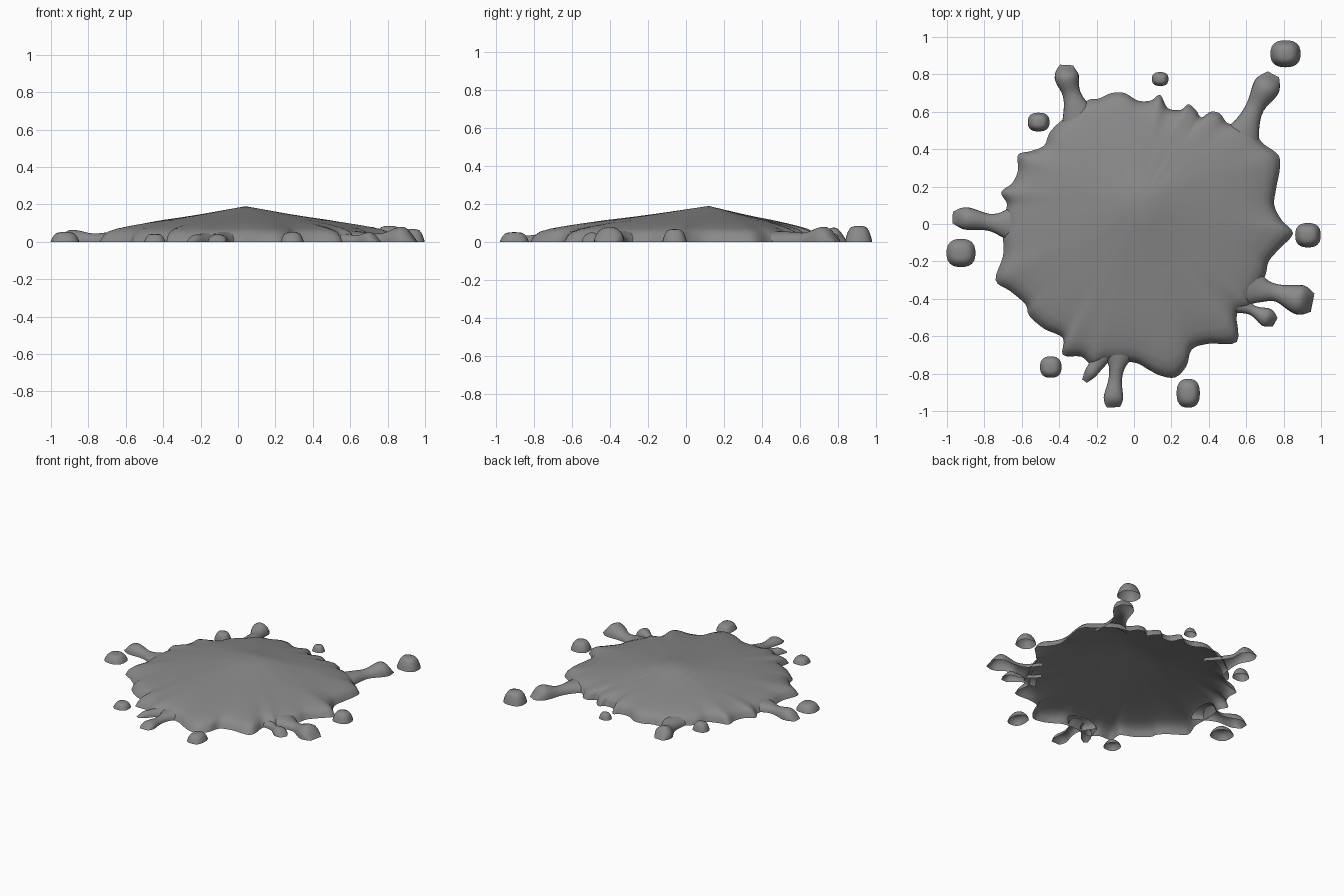
import bpy
import bmesh
import math
from mathutils import Vector

default_cube = bpy.data.objects.get("Cube")
if default_cube:
    bpy.data.objects.remove(default_cube, do_unlink=True)

# One grey for the whole splat
grey = bpy.data.materials.new("slime_grey")
grey.use_nodes = True
colour = (0.25, 0.25, 0.25, 1)
grey.diffuse_color = colour
grey.node_tree.nodes["Principled BSDF"].inputs["Base Color"].default_value = colour


def catmull(a, b, c, d, t):
    """Smooth interpolation between b and c; works on numbers and vectors."""
    return (b * 2 + (c - a) * t + (a * 2 - b * 5 + c * 4 - d) * t ** 2
            + (b * 3 - a - c * 3 + d) * t ** 3) * 0.5


def smooth_path(points, steps, closed):
    count = len(points)
    result = []
    for i in range(count if closed else count - 1):
        if closed:
            near = [points[(i + k) % count] for k in (-1, 0, 1, 2)]
        else:
            near = [points[min(max(i + k, 0), count - 1)] for k in (-1, 0, 1, 2)]
        result += [catmull(*near, s / steps) for s in range(steps)]
    return result if closed else result + [points[-1]]


def loft(name, rings, closed, apex=None):
    """Skin a list of rings into an open shell, optionally closed by a point."""
    bm = bmesh.new()
    rows = [[bm.verts.new(p) for p in ring] for ring in rings]
    size = len(rows[0])
    span = size if closed else size - 1
    for low, high in zip(rows, rows[1:]):
        for i in range(span):
            j = (i + 1) % size
            bm.faces.new((low[i], low[j], high[j], high[i]))
    if apex is not None:
        tip = bm.verts.new(apex)
        for i in range(span):
            bm.faces.new((rows[-1][i], rows[-1][(i + 1) % size], tip))
    mesh = bpy.data.meshes.new(name)
    bm.to_mesh(mesh)
    bm.free()
    mesh.materials.append(grey)
    mesh.shade_smooth()
    obj = bpy.data.objects.new(name, mesh)
    bpy.context.collection.objects.link(obj)
    return obj


# Main puddle: wavy rim, given in hundredths, counterclockwise
rim = [(85, -5), (79, 2), (75, 10), (76, 19), (78, 30), (77, 37), (69, 43),
       (65, 48), (58, 52), (50, 54), (46, 59), (41, 60), (36, 57), (33, 61),
       (29, 64), (25, 61), (18, 62), (14, 69), (9, 66), (2, 66), (-5, 70),
       (-12, 70), (-19, 67), (-25, 66), (-38, 56), (-45, 49), (-48, 42),
       (-55, 39), (-62, 37), (-62, 29), (-65, 22), (-71, 17), (-68, 11),
       (-69, 5), (-70, -6), (-70, -17), (-74, -30), (-66, -36), (-58, -43),
       (-56, -49), (-48, -56), (-38, -61), (-38, -70), (-28, -71), (-22, -76),
       (-15, -74), (0, -74), (8, -78), (14, -81), (22, -82), (28, -76),
       (31, -67), (40, -64), (55, -63), (55, -48), (62, -45), (63, -41),
       (70, -28), (72, -20), (78, -13)]
peak = Vector((0.04, 0.12, 0))
outline = smooth_path([Vector((x, y, 0)) / 100 - peak for x, y in rim], 4, True)

# Averaged outline, so that the waves fade out towards the middle
reach = 10
count = len(outline)
calm = [sum((outline[(i + k) % count] for k in range(-reach, reach + 1)), Vector())
        / (2 * reach + 1) for i in range(count)]

# Distance from the peak (as a fraction) against height
slope = [(1, 0), (0.98, 0.032), (0.95, 0.055), (0.9, 0.07), (0.82, 0.085),
         (0.72, 0.1), (0.6, 0.116), (0.45, 0.132), (0.3, 0.15), (0.15, 0.17)]
puddle = []
for t, height in slope:
    wave = max(0, (t - 0.6) / 0.4)
    puddle.append([peak + calm[i].lerp(outline[i], wave) * t + Vector((0, 0, height))
                   for i in range(count)])
loft("puddle", puddle, True, peak + Vector((0, 0, 0.19)))


def tendril(name, stations):
    """Half tube through stations of x, y, half width and height."""
    path = smooth_path([Vector(s) for s in stations], 5, False)
    arcs = 12
    rings = []
    for i, (x, y, width, height) in enumerate(path):
        ahead, behind = path[min(i + 1, len(path) - 1)], path[max(i - 1, 0)]
        side = Vector((behind.y - ahead.y, ahead.x - behind.x, 0)).normalized()
        ring = []
        for k in range(arcs + 1):
            angle = math.pi * k / arcs
            lift = math.sin(angle) ** 0.9 * max(height, 0)
            ring.append(Vector((x, y, lift)) + side * math.cos(angle) * width)
        rings.append(ring)
    rings.reverse()
    loft(name, rings, False)


tendril("back_left_tendril", [(0.56, 0.42, 0.12, 0.06), (0.61, 0.54, 0.065, 0.055),
                              (0.65, 0.63, 0.05, 0.05), (0.71, 0.735, 0.072, 0.08),
                              (0.745, 0.80, 0.035, 0)])
tendril("back_right_tendril", [(-0.28, 0.52, 0.12, 0.06), (-0.31, 0.62, 0.07, 0.055),
                               (-0.335, 0.70, 0.048, 0.05), (-0.36, 0.79, 0.065, 0.075),
                               (-0.36, 0.85, 0.035, 0)])
tendril("right_tendril", [(-0.62, 0, 0.12, 0.06), (-0.70, 0, 0.07, 0.05),
                          (-0.78, 0.01, 0.045, 0.045), (-0.90, 0.03, 0.06, 0.063),
                          (-0.97, 0.035, 0.03, 0)])
tendril("front_tendril", [(-0.08, -0.66, 0.12, 0.06), (-0.09, -0.75, 0.05, 0.045),
                          (-0.10, -0.83, 0.036, 0.035), (-0.11, -0.93, 0.052, 0.04),
                          (-0.11, -0.98, 0.035, 0)])
tendril("small_front_tendril", [(-0.16, -0.68, 0.06, 0.05), (-0.20, -0.75, 0.04, 0.04),
                                (-0.235, -0.80, 0.032, 0.035), (-0.265, -0.84, 0.015, 0)])
tendril("left_tendril", [(0.61, -0.33, 0.12, 0.06), (0.69, -0.355, 0.065, 0.05),
                         (0.77, -0.37, 0.047, 0.045), (0.885, -0.405, 0.08, 0.08),
                         (0.955, -0.42, 0.05, 0)])
tendril("small_left_tendril", [(0.52, -0.41, 0.07, 0.05), (0.59, -0.44, 0.04, 0.04),
                               (0.64, -0.465, 0.028, 0.035), (0.71, -0.50, 0.05, 0.05),
                               (0.755, -0.525, 0.025, 0)])


def droplet(name, x, y, half_x, half_y, height):
    """Loose rounded drop with a squarish footprint and a flattened top."""
    sides = 24
    profile = [(1, 0), (0.92, 0.3), (0.78, 0.65), (0.6, 0.9), (0.35, 0.98)]
    rings = []
    for scale, lift in profile:
        ring = []
        for k in range(sides):
            c, s = math.cos(math.tau * k / sides), math.sin(math.tau * k / sides)
            square = scale / (abs(c) ** 2.6 + abs(s) ** 2.6) ** (1 / 2.6)
            ring.append(Vector((x + c * square * half_x, y + s * square * half_y,
                                lift * height)))
        rings.append(ring)
    loft(name, rings, True, Vector((x, y, height)))


droplet("back_left_droplet", 0.81, 0.91, 0.08, 0.072, 0.085)
droplet("back_droplet", 0.14, 0.775, 0.044, 0.037, 0.045)
droplet("back_right_droplet", -0.51, 0.545, 0.058, 0.05, 0.06)
droplet("right_droplet", -0.925, -0.155, 0.077, 0.075, 0.052)
droplet("front_right_droplet", -0.445, -0.765, 0.057, 0.057, 0.042)
droplet("front_droplet", 0.29, -0.905, 0.062, 0.077, 0.052)
droplet("left_droplet", 0.93, -0.06, 0.068, 0.065, 0.068)
